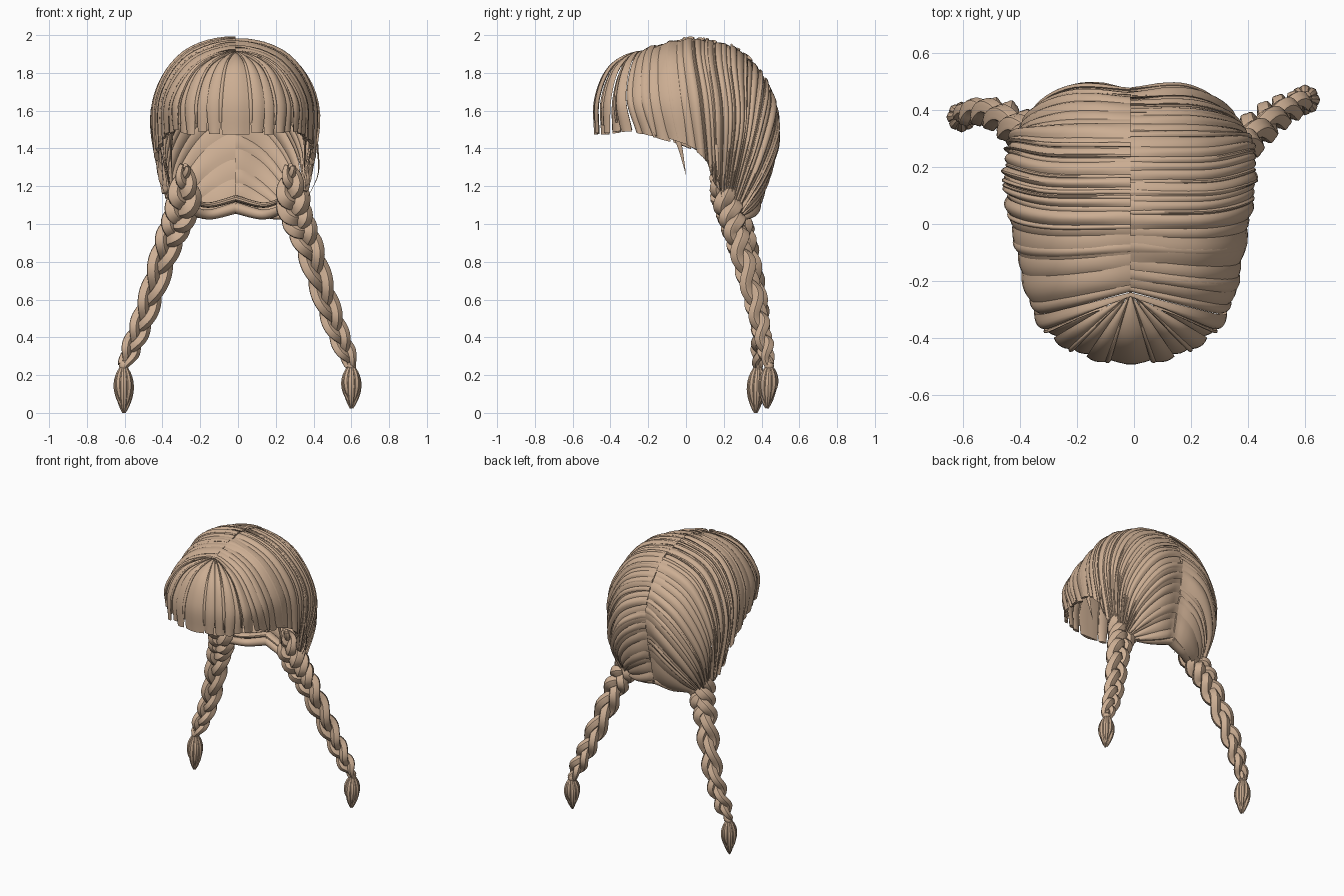
import bpy, math, random
from mathutils import Vector

if "Cube" in bpy.data.objects:
    bpy.data.objects.remove(bpy.data.objects["Cube"])

random.seed(11)
SHIFT = Vector((-0.012, 0, 0.008))
hair = bpy.data.materials.new("tan hair")
hair.diffuse_color = (0.60, 0.42, 0.29, 1)
hair.use_nodes = True
hair.node_tree.nodes["Principled BSDF"].inputs["Base Color"].default_value = hair.diffuse_color


def catmull(pts, t):
    """Point on a smooth curve through pts, t in 0..len-1."""
    n = len(pts) - 1
    t = min(max(t, 0), n)
    i = min(int(t), n - 1)
    f = t - i
    b, c = pts[i], pts[i + 1]
    a = pts[i - 1] if i > 0 else 2 * b - c
    d = pts[i + 2] if i + 2 <= n else 2 * c - b
    return 0.5 * (2 * b + (c - a) * f + (2 * a - 5 * b + 4 * c - d) * f * f
                  + (3 * b - a - 3 * c + d) * f ** 3)


def make(name, verts, faces):
    me = bpy.data.meshes.new(name)
    me.from_pydata(verts, [], faces)
    me.validate()
    me.materials.append(hair)
    ob = bpy.data.objects.new(name, me)
    bpy.context.collection.objects.link(ob)
    bpy.ops.object.select_all(action='DESELECT')
    ob.select_set(True)
    bpy.context.view_layer.objects.active = ob
    bpy.ops.object.mode_set(mode='EDIT')
    bpy.ops.mesh.select_all(action='SELECT')
    bpy.ops.mesh.normals_make_consistent(inside=False)
    bpy.ops.object.mode_set(mode='OBJECT')
    bpy.ops.object.shade_smooth_by_angle(angle=math.radians(40))


def skin(rings, verts, faces):
    """Append a capped tube through equal rings of points."""
    base, k = len(verts), len(rings[0])
    for r in rings:
        verts.extend(r)
    for i in range(len(rings) - 1):
        for j in range(k):
            a, b = base + i * k + j, base + i * k + (j + 1) % k
            faces.append((a, b, b + k, a + k))
    faces.append(tuple(range(base, base + k)))
    faces.append(tuple(range(base + (len(rings) - 1) * k, base + len(rings) * k)))


# Fringe guides: one profile fanned round the front of the parting
guides = []
for angle in (0, 27, 52):
    s, c = math.sin(math.radians(angle)), math.cos(math.radians(angle))
    guides.append([Vector((1.4 * r * s, -.24 - r * c, z))
                   for r, z in ((0, 1.92), (.165, 1.82), (.24, 1.65), (.24, 1.465))])

# Side guides, from temple to nape: parting, brow, cheek, tip
for row in (((0, -.23, 1.93), (.21, -.28, 1.83), (.33, -.30, 1.65), (.335, -.25, 1.47)),
            ((0, 0, 1.995), (.27, 0, 1.88), (.405, .03, 1.66), (.41, .07, 1.36)),
            ((0, .12, 1.985), (.285, .12, 1.865), (.43, .16, 1.59), (.37, .17, 1.15)),
            ((0, .26, 1.945), (.27, .26, 1.82), (.42, .28, 1.52), (.35, .22, 1.12)),
            ((0, .40, 1.81), (.24, .395, 1.68), (.38, .34, 1.40), (.34, .25, 1.08)),
            ((0, .465, 1.56), (.18, .475, 1.43), (.30, .40, 1.24), (.32, .28, 1.05)),
            ((0, .37, 1.09), (.09, .36, 1.045), (.18, .32, 1.025), (.27, .26, 1.025))):
    guides.append([Vector(p) for p in row])
LAST = len(guides) - 1


def shell(u, v):
    p = catmull([catmull(g, v * 3) for g in guides], abs(u))
    if u < 0:
        p.x = -p.x
    return p


def shell_normal(u, v):
    u, v = min(max(u, .02), LAST - .02), min(max(v, .08), .98)
    n = (shell(u + .02, v) - shell(u - .02, v)).cross(shell(u, v + .02) - shell(u, v - .02))
    n.normalize()
    return n if n.dot(shell(u, v) - Vector((0, .05, 1.5))) > 0 else -n


def lock(verts, faces, side, u, w, off, height, end=1.0, taper=.25, rows=18):
    """Lens-shaped lock of hair lying on the shell."""
    across = (-1, -.6, -.2, .2, .6, 1)
    rings = []
    for i in range(rows + 1):
        v = end * i / rows
        width = w * (1 - taper * max(0, (v - .6) / .4) ** 2)
        swell = min(1, .35 + v * 4)
        n = shell_normal(u, v)
        n.x *= min(1, v * 5)
        outer, inner = [], []
        for s in across:
            p = shell(u + s * width, v)
            p.z -= .025 * math.exp(-v * 16)          # sunken parting
            outer.append(p + n * (off + height * swell * (1 - s * s)))
            if abs(s) < 1:
                inner.append(p + n * (off - .012 * (1 - s * s)))
        rings.append([Vector((p.x * side, p.y, p.z)) + SHIFT for p in outer + inner[::-1]])
    skin(rings, verts, faces)


# Fringe locks, blunt with small gaps
verts, faces = [], []
lock(verts, faces, 1, 0, .50, 0, .010, taper=.08)
for side in (1, -1):
    for k in range(5):
        lock(verts, faces, side, .72 + .485 * k, .27, .006 * (-1) ** k, .009,
             random.uniform(.97, 1), random.uniform(.1, .4))
    for k in range(3):
        lock(verts, faces, side, .5 + .9 * k, .07, .008, .006, random.uniform(.88, .97), .8)
make("fringe", verts, faces)

# Overlapping locks that fall from the parting to the braids
for side, name in ((1, "right_side_hair"), (-1, "left_side_hair")):
    verts, faces = [], []
    u = 2.95
    while u < LAST - .1:
        w = min(random.uniform(.07, .14), (LAST - u) / 2)
        lock(verts, faces, side, u + w, w * 1.35, random.uniform(-.010, .008),
             random.uniform(.010, .018), random.uniform(.97, 1))
        u += 2 * w
    for k in range(12):                               # narrow top locks
        lock(verts, faces, side, random.uniform(3.2, LAST - .4), random.uniform(.035, .07),
             random.uniform(.008, .014), .008, random.uniform(.9, 1), .7)
    make(name, verts, faces)


def frame(d):
    a = d.cross(Vector((0, 1, 0))).normalized()
    return a, a.cross(d.normalized())


def tube(verts, faces, path, radius, sides=12, ridge=0.0, flat=1.0):
    """Tube along path; radius is a function of 0..1."""
    rings = []
    n = len(path)
    for i, p in enumerate(path):
        a, b = frame(path[min(i + 1, n - 1)] - path[max(i - 1, 0)])
        ring = []
        for j in range(sides):
            t = 2 * math.pi * j / sides
            q = radius(i / (n - 1)) * (1 + ridge * math.cos(5 * t))
            ring.append(p + a * q * math.cos(t) * flat + b * q * math.sin(t))
        rings.append(ring)
    skin(rings, verts, faces)


# Braid centre line, from root to tie
BRAID = [Vector(p) for p in ((.275, .15, 1.31), (.295, .225, 1.08), (.37, .28, .89),
                             (.49, .38, .52), (.60, .44, .25))]

for sign, side in ((1, "right"), (-1, "left")):
    def centre(t):
        p = catmull(BRAID, t * (len(BRAID) - 1))
        if sign < 0:                                  # left braid hooks forward
            p = Vector((-p.x - .005, p.y + .04 * math.sin(math.pi * t) - .06 * t ** 4, p.z))
        return p

    def size(t):
        return min(1, .3 + t * 4) * (1 - .5 * t) * (1 if t < .93 else 1 - (t - .93) * 5)

    # Three plaited strands
    verts, faces = [], []
    for k in range(3):
        path = []
        for i in range(91):
            t = i / 90
            a, b = frame(centre(min(t + .01, 1)) - centre(max(t - .01, 0)))
            ph = 2 * math.pi * (3.1 * t + k / 3)
            path.append(centre(t) + a * (.058 * size(t) * math.sin(ph))
                        + b * (.040 * size(t) * math.sin(2 * ph)))
        tube(verts, faces, path, lambda t: .046 * size(t), 20, .09)
    make(side + "_braid", verts, faces)

    # Tie
    tie = centre(1)
    verts, faces = [], []
    tube(verts, faces, [tie + Vector((0, 0, .025 - .0125 * i)) for i in range(5)],
         lambda t: .016 + .01 * math.sin(math.pi * t))
    make(side + "_tie", verts, faces)

    # Loose end below the tie
    verts, faces = [], []
    for k in range(8):
        ang = math.pi * k / 4
        out = Vector((math.cos(ang), math.sin(ang), 0))
        length = (.25 if sign < 0 else .225) - .02 * (k % 3)
        path = [tie + Vector((0, -.01 * s, -length * s)) + out * (.006 + .026 * math.sin(math.pi * s ** .85))
                for s in (i / 12 for i in range(13))]
        tube(verts, faces, path,
             lambda t: .004 + .018 * max(0, math.sin(math.pi * min(1, t * .97 + .03))) ** .8, 8)
    make(side + "_braid_end", verts, faces)

    # Nape locks gathered forward into the braid
    verts, faces = [], []
    for drop in (0, .05):
        pts = [Vector((x * sign - .012, y, z + drop)) for x, y, z in
               ((0, .355, 1.085), (.15, .315, 1.05), (.27, .21, 1.09))]
        tube(verts, faces, [catmull(pts, i / 6) for i in range(13)],
             lambda t: .034 - .01 * t, 10, 0, .9 - drop * 8)
    make(side + "_nape_locks", verts, faces)

    # Stray wisps: one before the ear, one beside the root
    verts, faces = [], []
    for wisp, r in ((((.35, -.06, 1.50), (.355, -.03, 1.40), (.35, 0, 1.26)), .022),
                    (((.42, .16, 1.42), (.425, .17, 1.27), (.37, .19, 1.14)), .010)):
        pts = [Vector((x * sign, y, z)) for x, y, z in wisp]
        tube(verts, faces, [catmull(pts, i / 6) for i in range(13)],
             lambda t: r * (1.02 - t), 8, 0, .5)
    make(side + "_wisps", verts, faces)
